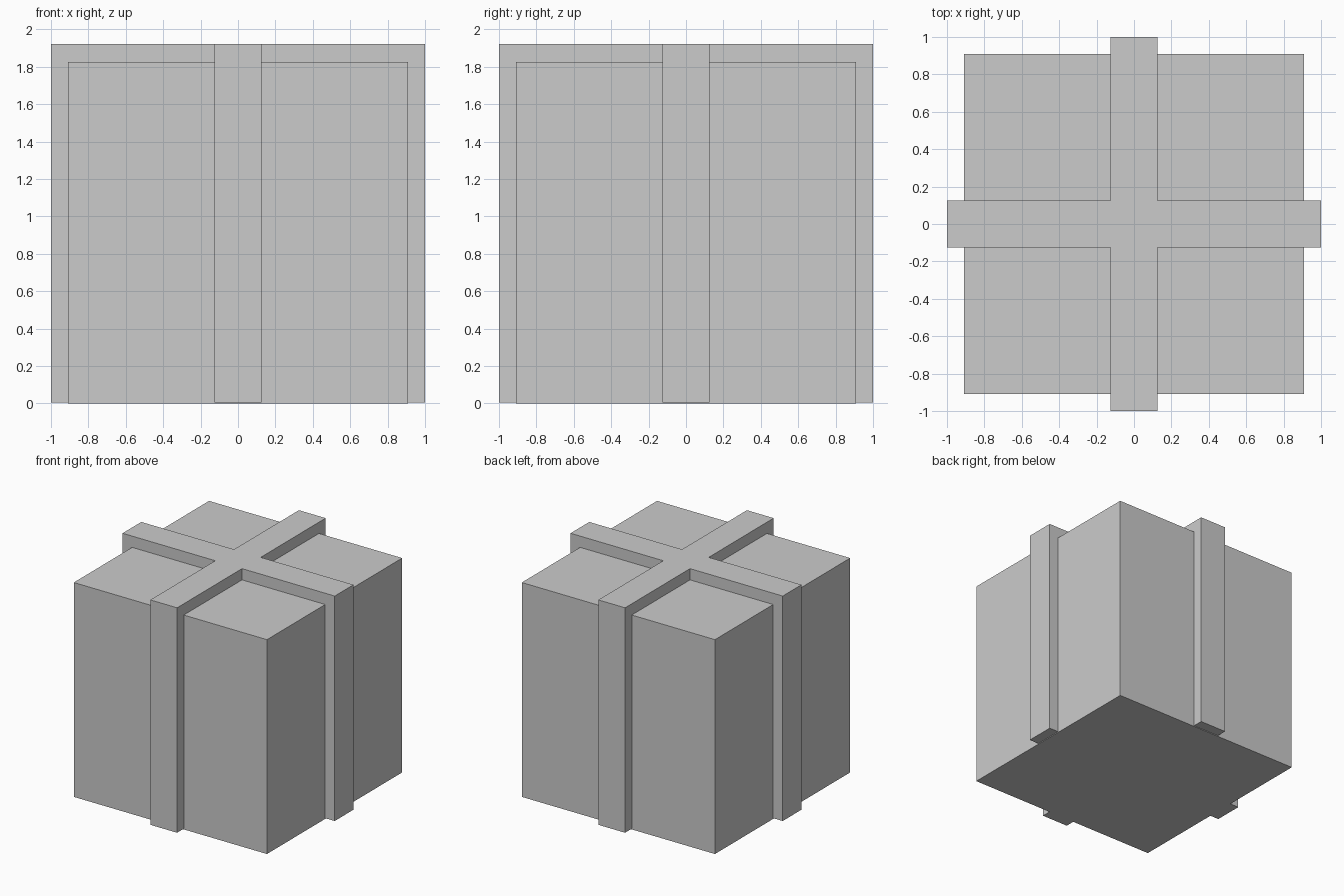
import bpy, bmesh

if "Cube" in bpy.data.objects:
    bpy.data.objects.remove(bpy.data.objects["Cube"])


def prism(name, outline, z0, z1):
    """Extrude a flat outline from z0 up to z1."""
    bm = bmesh.new()
    base = bm.faces.new([bm.verts.new((x, y, z0)) for x, y in outline])
    top = bmesh.ops.extrude_face_region(bm, geom=[base], use_keep_orig=True)["geom"]
    bmesh.ops.translate(bm, vec=(0, 0, z1 - z0),
                        verts=[v for v in top if isinstance(v, bmesh.types.BMVert)])
    bmesh.ops.recalc_face_normals(bm, faces=bm.faces)
    mesh = bpy.data.meshes.new(name)
    bm.to_mesh(mesh)
    bm.free()
    obj = bpy.data.objects.new(name, mesh)
    bpy.context.collection.objects.link(obj)
    return obj


# Gift box
b = 0.91
prism("gift_box", [(-b, -b), (b, -b), (b, b), (-b, b)], 0, 1.826)

# Crossed ribbon: one arm of the plus, turned four times
w = 0.126
cross = []
x_axis, y_axis = (1, 0), (0, 1)
for c, s in ((1, 0), (0, 1), (-1, 0), (0, -1)):
    for x, y in ((1, -w), (1, w), (w, w)):
        cross.append((c * x - s * y, s * x + c * y))
prism("ribbon", cross, 0.006, 1.922)
